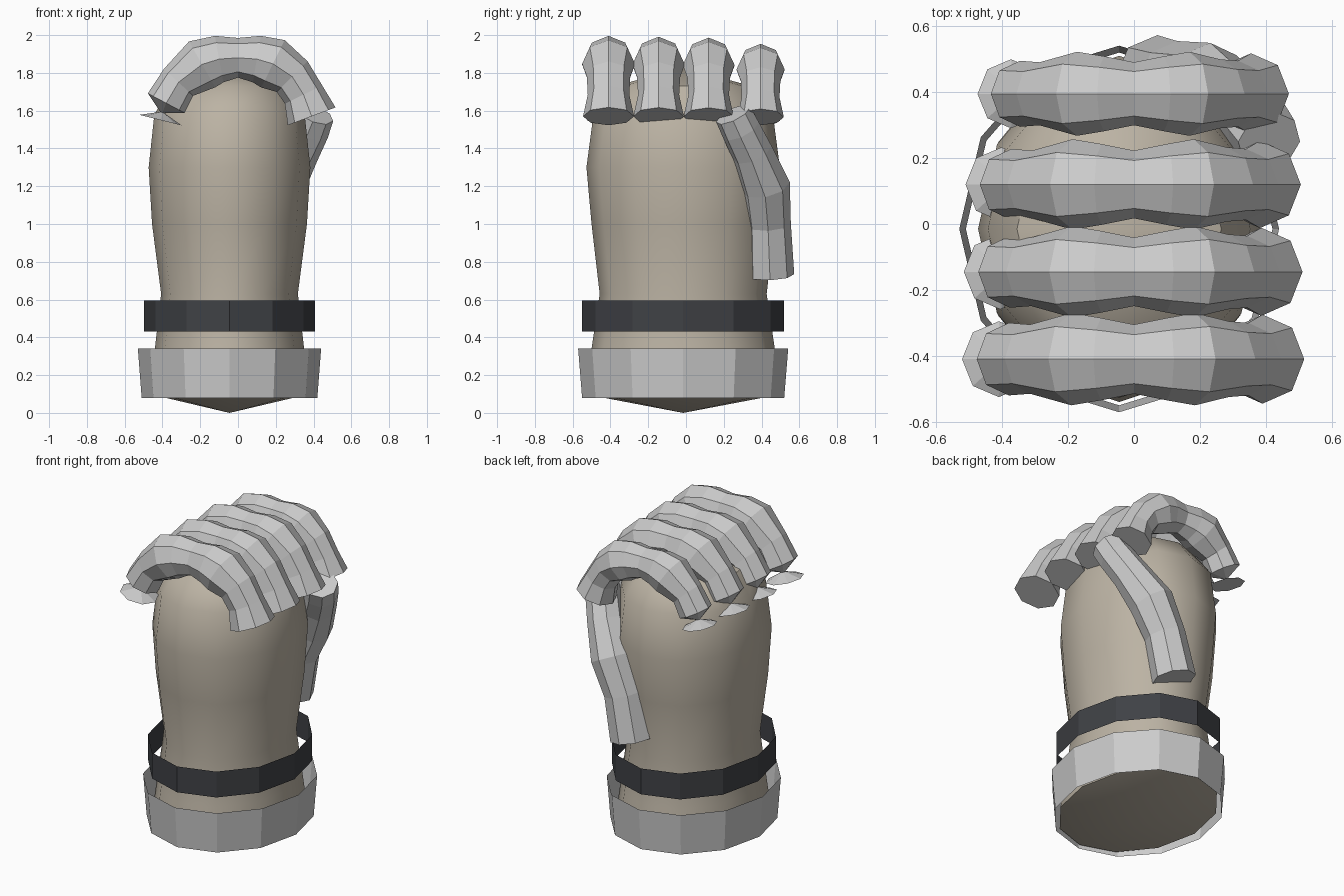
import bpy, bmesh, math
from mathutils import Vector

if "Cube" in bpy.data.objects:
    bpy.data.objects.remove(bpy.data.objects["Cube"])

CX, CY = -0.045, -0.015   # axis of the hand and wrist


def finish(name, bm, color=None):
    bmesh.ops.recalc_face_normals(bm, faces=bm.faces)
    me = bpy.data.meshes.new(name)
    bm.to_mesh(me)
    bm.free()
    ob = bpy.data.objects.new(name, me)
    bpy.context.collection.objects.link(ob)
    if color:
        mat = bpy.data.materials.new(name + "_material")
        mat.diffuse_color = (*color, 1)
        mat.use_nodes = True
        mat.node_tree.nodes["Principled BSDF"].inputs["Base Color"].default_value = mat.diffuse_color
        me.materials.append(mat)
    return ob


def bridge(bm, rings):
    for a, b in zip(rings, rings[1:]):
        n = len(a)
        for i in range(n):
            j = (i + 1) % n
            bm.faces.new((a[i], a[j], b[j], b[i]))


def lathe(name, profile, tips=None, color=None, sides=12):
    """Elliptical rings (z, rx, ry), optionally closed by pointed tips."""
    bm = bmesh.new()
    rings = []
    for z, rx, ry in profile:
        rings.append([bm.verts.new((CX + rx * math.cos(2 * math.pi * i / sides),
                                    CY + ry * math.sin(2 * math.pi * i / sides), z))
                      for i in range(sides)])
    bridge(bm, rings)
    if tips:
        for ring, z in ((rings[0], tips[0]), (rings[-1], tips[1])):
            tip = bm.verts.new((CX, CY, z))
            for i in range(sides):
                bm.faces.new((ring[i], ring[(i + 1) % sides], tip))
    return finish(name, bm, color)


def tube(name, path, sides=8):
    """Capped tube through points (x, y, z, radius)."""
    bm = bmesh.new()
    pts = [Vector(p[:3]) for p in path]
    rings = []
    for k, p in enumerate(pts):
        t = (pts[min(k + 1, len(pts) - 1)] - pts[max(k - 1, 0)]).normalized()
        side = Vector((0, 1, 0))
        side = (side - t * side.dot(t)).normalized()
        up = t.cross(side)
        rings.append([bm.verts.new(p + path[k][3] * (side * math.cos(2 * math.pi * i / sides)
                                                     + up * math.sin(2 * math.pi * i / sides)))
                      for i in range(sides)])
    bridge(bm, rings)
    bm.faces.new(rings[0])
    bm.faces.new(rings[-1])
    return finish(name, bm)


# Palm and wrist
hand = lathe("hand", [(0.10, 0.424, 0.525), (0.34, 0.395, 0.485), (0.63, 0.362, 0.442),
                      (1.0, 0.41, 0.485), (1.3, 0.428, 0.512), (1.58, 0.398, 0.475),
                      (1.73, 0.31, 0.36)], tips=(0.0, 1.83), color=(0.50, 0.45, 0.37))
bpy.context.view_layer.objects.active = hand
hand.select_set(True)
bpy.ops.object.shade_smooth_by_angle(angle=math.radians(40))

# Wrist cuff and strap: open bands
lathe("cuff", [(0.08, 0.465, 0.535), (0.34, 0.485, 0.556)])
lathe("strap", [(0.43, 0.453, 0.535), (0.595, 0.453, 0.535)], color=(0.05, 0.053, 0.06))

# Curled fingers: flared tip, pinched neck, then knuckles (x, z, radius)
FINGER = [(-.41, 1.55, .115), (-.40, 1.59, .012), (-.38, 1.64, .11), (-.315, 1.75, .105),
          (-.19, 1.845, .14), (-.10, 1.873, .125), (0, 1.88, .105), (.10, 1.873, .125),
          (.185, 1.848, .14), (.287, 1.78, .115), (.347, 1.685, .11), (.39, 1.57, .135)]
for n, (y, s) in enumerate([(-.41, 1), (-.145, .99), (.12, .98), (.395, .91)], 1):
    tube(f"finger_{n}", [(x * s, y, 1.525 + (z - 1.525) * s, r * s) for x, z, r in FINGER])

# Thumb, sweeping down around the back
tube("thumb", [(.41, .25, 1.58, .10), (.38, .29, 1.50, .105), (.32, .35, 1.38, .11),
               (.22, .42, 1.2, .132), (.13, .435, 1.0, .12), (.07, .445, .73, .128)])
